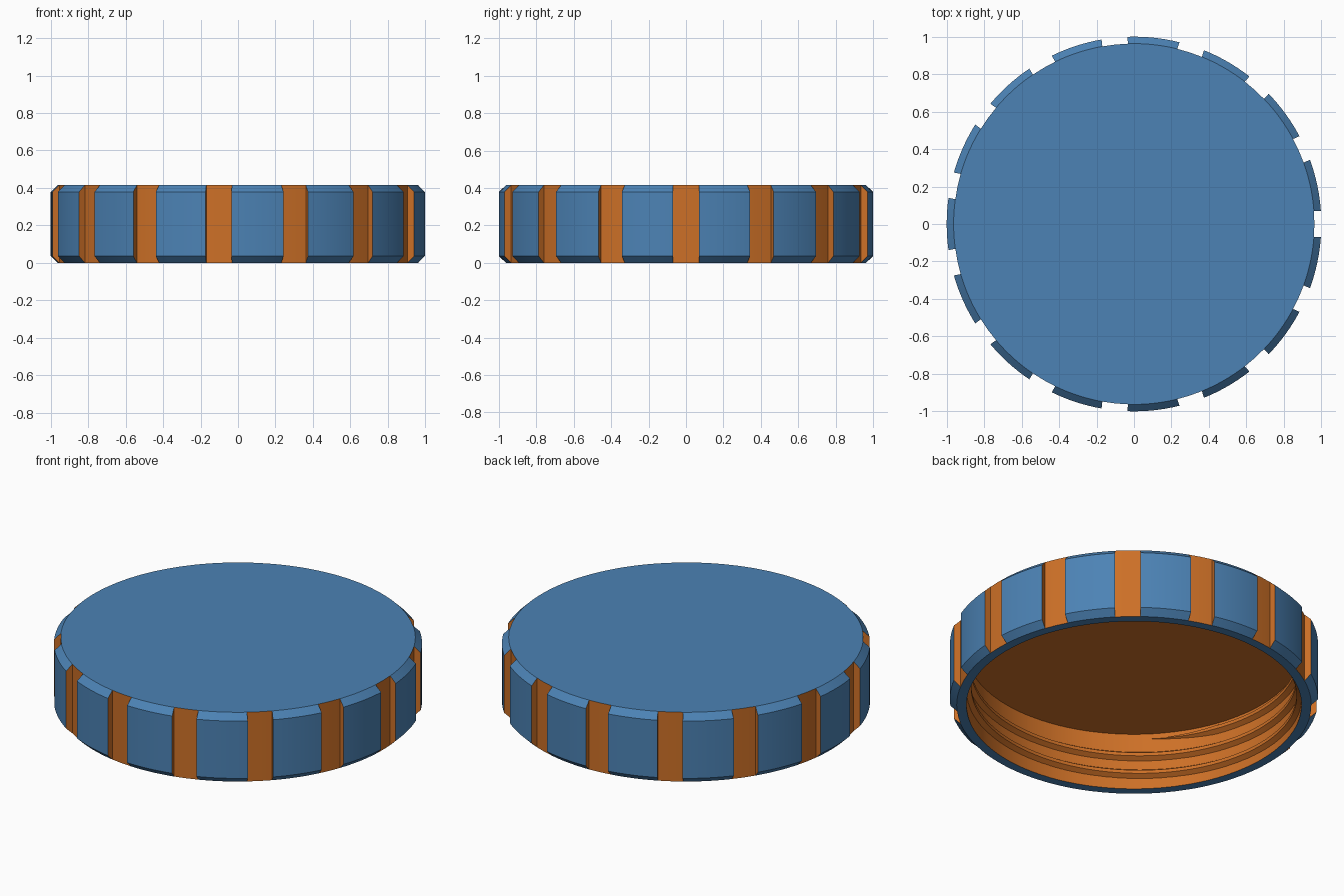
import bpy, bmesh, math

if "Cube" in bpy.data.objects:
    bpy.data.objects.remove(bpy.data.objects["Cube"])

R_OUT, R_IN, R_WALL = 1.0, 0.963, 0.91   # grip, notch floor, inner wall
H, CEIL, CH = 0.415, 0.342, 0.036        # height, inner ceiling, chamfer
N, HALF = 15, 0.069                      # notch count, notch half width


def material(name, rgb):
    m = bpy.data.materials.new(name)
    m.diffuse_color = (*rgb, 1)
    m.use_nodes = True
    m.node_tree.nodes["Principled BSDF"].inputs["Base Color"].default_value = m.diffuse_color
    return m


blue = material("blue", (0.072, 0.225, 0.46))
orange = material("orange", (0.61, 0.162, 0.020))


def finish(name, bm):
    bmesh.ops.remove_doubles(bm, verts=bm.verts, dist=1e-5)
    bmesh.ops.recalc_face_normals(bm, faces=bm.faces)
    me = bpy.data.meshes.new(name)
    bm.to_mesh(me)
    bm.free()
    ob = bpy.data.objects.new(name, me)
    bpy.context.collection.objects.link(ob)
    me.materials.append(blue)
    me.materials.append(orange)
    bpy.context.view_layer.objects.active = ob
    ob.select_set(True)
    bpy.ops.object.shade_smooth_by_angle(angle=math.radians(25))
    ob.select_set(False)
    return ob


def bridge(bm, a, b, mat):
    # skin two cross-sections, dropping quads that collapse to a point or line
    for i in range(len(a) - 1):
        vs = []
        for v in (a[i], a[i + 1], b[i + 1], b[i]):
            if all((v.co - w.co).length > 1e-5 for w in vs):
                vs.append(v)
        if len(vs) > 2:
            bm.faces.new(vs).material_index = mat(i)


# cap body: cross-sections swept round the axis, stepping in at each notch
bm = bmesh.new()


def section(centre, frac, edge, r):
    """edge -1/+1: on a notch side wall; edge 0: plain angle offset frac."""
    prof = [(R_IN, H), (r, H - CH), (r, CH), (R_IN, 0), (R_WALL, 0), (R_WALL, CEIL)]
    out = []
    for rad, z in prof:
        a = centre + (edge * math.asin(HALF / rad) if edge else frac)
        out.append(bm.verts.new((rad * math.cos(a), rad * math.sin(a), z)))
    return out


STEP = 2 * math.pi / N
EDGE = math.asin(HALF / R_OUT)
sections = []                            # (verts, is the span after it a grip)
for k in range(N):
    c = k * STEP
    sections += [(section(c, 0, -1, R_IN), False), (section(c, 0, 0, R_IN), False),
                 (section(c, 0, 1, R_IN), False), (section(c, 0, 1, R_OUT), True)]
    for j in range(1, 8):
        f = EDGE + (STEP - 2 * EDGE) * j / 8
        sections.append((section(c, f, 0, R_OUT), True))
    sections.append((section(c + STEP, 0, -1, R_OUT), False))

for i, (a, grip) in enumerate(sections):
    b = sections[(i + 1) % len(sections)][0]
    # notch floors, notch sides and the inner wall are orange
    bridge(bm, a, b, lambda p: 1 if p == 4 else (0 if grip or p == 3 else 1))

# flat top and inner ceiling
bmesh.ops.remove_doubles(bm, verts=bm.verts, dist=1e-5)
for z, idx in ((H, 0), (CEIL, 1)):
    rim = [v for v in bm.verts if abs(v.co.z - z) < 1e-5]
    rim.sort(key=lambda v: math.atan2(v.co.y, v.co.x))
    bm.faces.new(rim).material_index = idx
finish("cap_body", bm)

# screw thread: tapered helical ridge on the inner wall
bm = bmesh.new()
START, TURNS, PITCH, Z0 = math.radians(45), 2.5, 0.11, 0.036
steps = int(TURNS * 120)
prev = None
for i in range(steps + 1):
    t = i / steps
    a = START + t * TURNS * 2 * math.pi
    z = Z0 + t * TURNS * PITCH
    s = max(0.02, min(1, i / 8, (steps - i) / 8))
    ring = [bm.verts.new((r * math.cos(a), r * math.sin(a), z + dz))
            for r, dz in ((R_WALL + 0.004, -0.03 * s), (R_WALL - 0.026 * s, -0.01 * s),
                          (R_WALL - 0.026 * s, 0.01 * s), (R_WALL + 0.004, 0.03 * s))]
    if prev:
        bridge(bm, prev, ring, lambda p: 1)
    prev = ring
thread = finish("screw_thread", bm)
